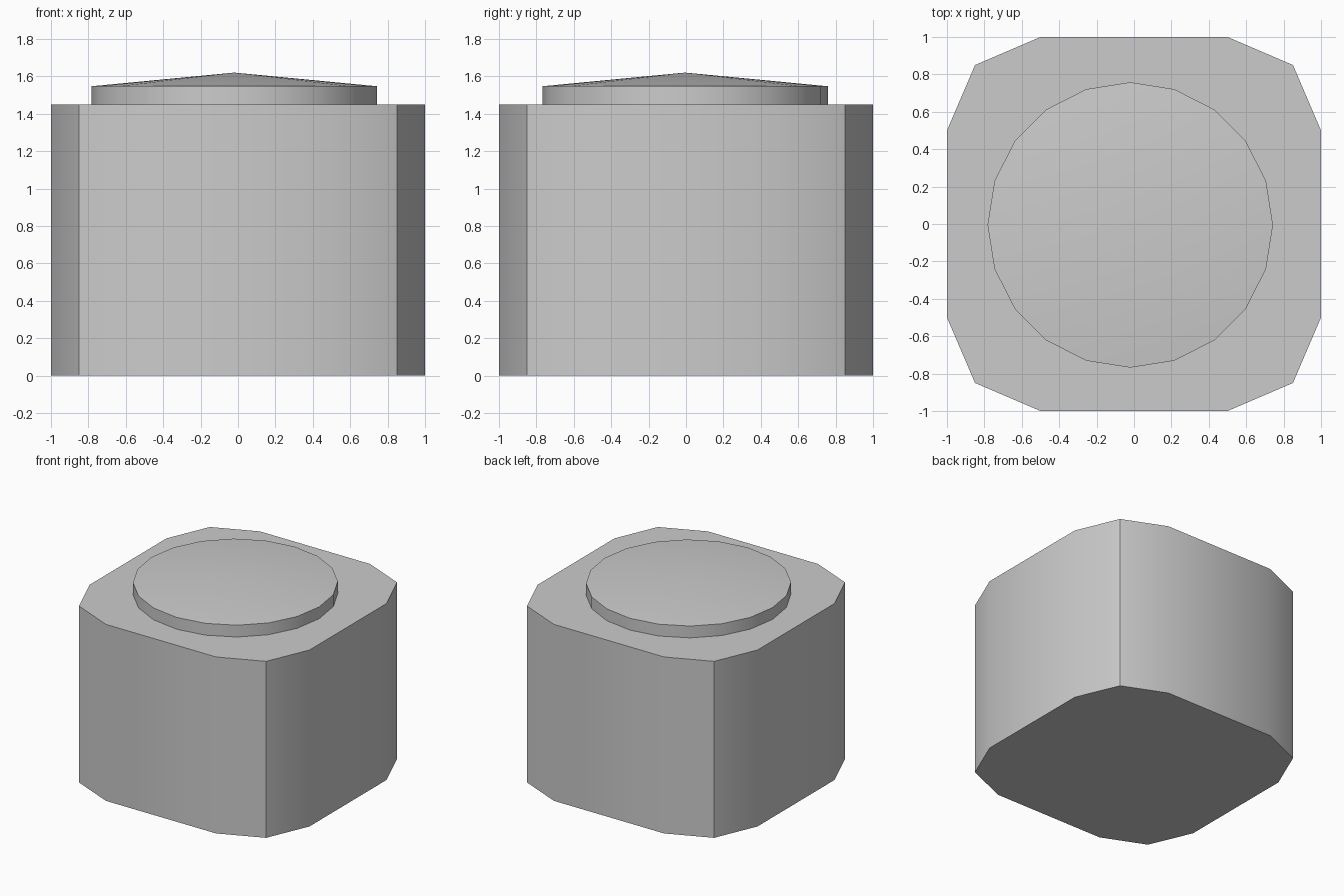
import bpy, bmesh
from math import cos, sin, pi, radians

if "Cube" in bpy.data.objects:
    bpy.data.objects.remove(bpy.data.objects["Cube"])


def finish(bm, name):
    bmesh.ops.recalc_face_normals(bm, faces=bm.faces)
    mesh = bpy.data.meshes.new(name)
    bm.to_mesh(mesh)
    bm.free()
    obj = bpy.data.objects.new(name, mesh)
    bpy.context.collection.objects.link(obj)
    bpy.ops.object.select_all(action='DESELECT')
    obj.select_set(True)
    bpy.context.view_layer.objects.active = obj
    bpy.ops.object.shade_smooth_by_angle(angle=radians(30))
    return obj


def ring(bm, points, z):
    return [bm.verts.new((x, y, z)) for x, y in points]


def bridge(bm, low, high):
    n = len(low)
    for i in range(n):
        j = (i + 1) % n
        bm.faces.new((low[i], low[j], high[j], high[i]))


# Body: square block with bulged sides, one side's profile turned four times
outline = []
side = [(1.0, -0.5), (1.0, 0.5), (0.85, 0.85)]
for _ in range(4):
    outline += side
    side = [(-y, x) for x, y in side]

bm = bmesh.new()
bottom, top = ring(bm, outline, 0.0), ring(bm, outline, 1.45)
bridge(bm, bottom, top)
bm.faces.new(bottom[::-1])
bm.faces.new(top)
finish(bm, "body")

# Lid: 20-sided disc with a shallow cone on top, slightly off centre
CX, CY, R, N = -0.02, -0.005, 0.763, 20
circle = [(CX + R * cos(2 * pi * i / N), CY + R * sin(2 * pi * i / N)) for i in range(N)]

bm = bmesh.new()
base, rim = ring(bm, circle, 1.45), ring(bm, circle, 1.547)
bridge(bm, base, rim)
apex = bm.verts.new((CX, CY, 1.62))
for i in range(N):
    bm.faces.new((rim[i], rim[(i + 1) % N], apex))
finish(bm, "lid")
